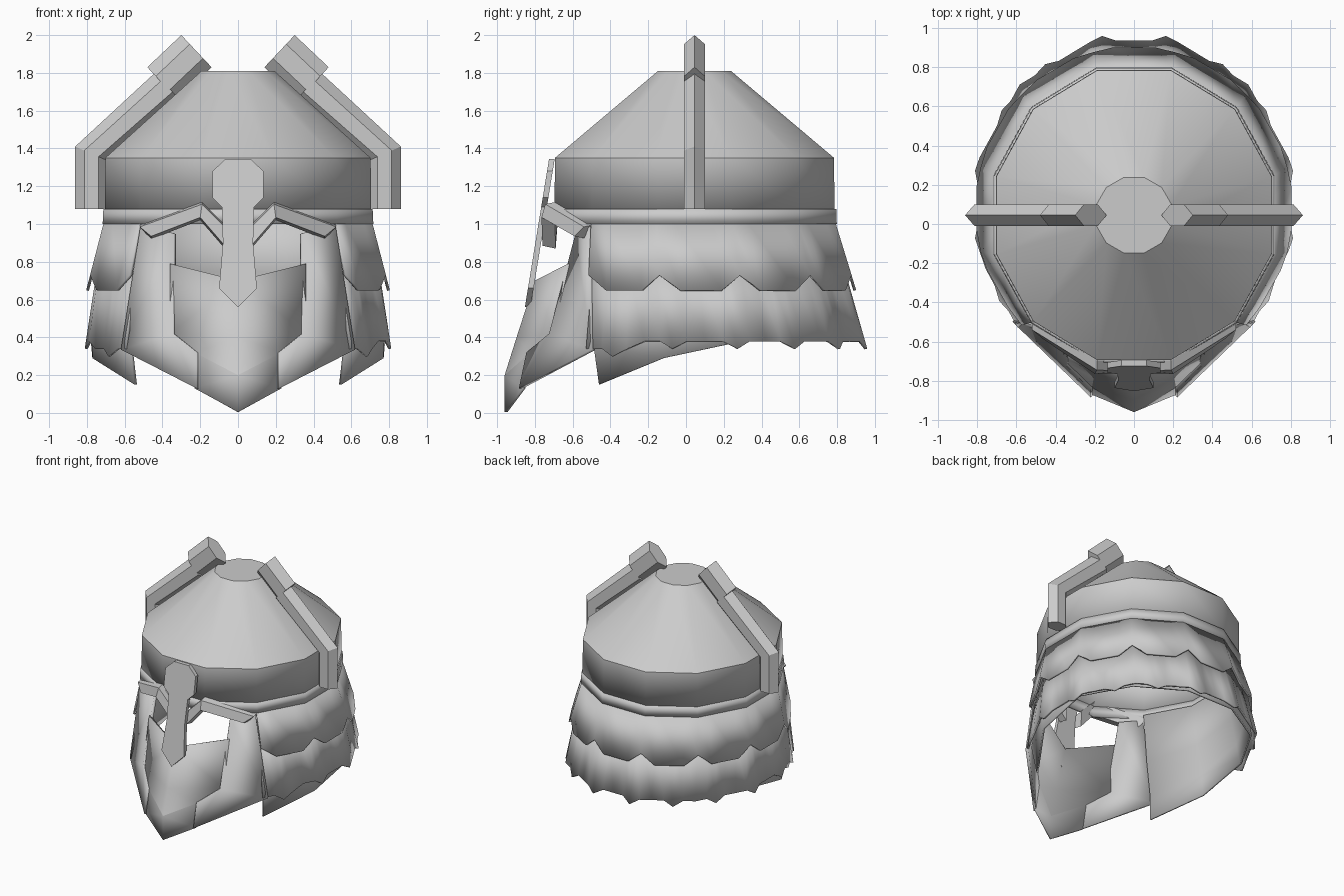
import bpy, bmesh, math

cube = bpy.data.objects.get("Cube")
if cube:
    bpy.data.objects.remove(cube)

steel = bpy.data.materials.new("grey steel")
steel.use_nodes = True
GREY = (0.6, 0.6, 0.6, 1)
steel.diffuse_color = GREY
steel.node_tree.nodes["Principled BSDF"].inputs["Base Color"].default_value = GREY


def finish(name, bm, angle=35, mirror=False, thick=0):
    """Turn a bmesh into a shaded object with optional mirror and thickness."""
    me = bpy.data.meshes.new(name)
    bm.to_mesh(me)
    bm.free()
    me.materials.append(steel)
    ob = bpy.data.objects.new(name, me)
    bpy.context.collection.objects.link(ob)
    for other in bpy.context.selected_objects:
        other.select_set(False)
    ob.select_set(True)
    bpy.context.view_layer.objects.active = ob
    bpy.ops.object.shade_smooth_by_angle(angle=math.radians(angle))
    if mirror:
        ob.modifiers.new("mirror", 'MIRROR')
    if thick:
        mod = ob.modifiers.new("thickness", 'SOLIDIFY')
        mod.thickness = thick
        mod.offset = -1
    return ob


def loft(rows, closed=False, caps=False):
    """Quads between rows of points; rows run downwards, points run anticlockwise."""
    bm = bmesh.new()
    vs = [[bm.verts.new(p) for p in row] for row in rows]
    n = len(rows[0])
    for a, b in zip(vs, vs[1:]):
        for i in range(n if closed else n - 1):
            j = (i + 1) % n
            bm.faces.new((a[i], b[i], b[j], a[j]))
    if caps:
        bm.faces.new(vs[0])
        bm.faces.new(vs[-1][::-1])
        bmesh.ops.recalc_face_normals(bm, faces=bm.faces)
    return bm


def at(profile, z):
    """Interpolate (centre y, x radius, y radius) of a profile at height z."""
    for (z0, *a), (z1, *b) in zip(profile, profile[1:]):
        if z >= z1 or z1 == profile[-1][0]:
            t = (z - z0) / (z1 - z0)
            return [p + (q - p) * t for p, q in zip(a, b)]


def corner(profile, k, z):
    cy, rx, ry = at(profile, z)
    a = math.radians(30 * k - 45)
    return (rx * math.cos(a), cy + ry * math.sin(a), z)


def wall(profile, u, z):
    """Point on the twelve-sided wall, u counted in sides from the front left."""
    k = math.floor(u)
    p, q = corner(profile, k, z), corner(profile, k + 1, z)
    return tuple(a + (b - a) * (u - k) for a, b in zip(p, q))


# Crown: flat top, cone and upright band
crown = [(1.81, .045, .2, .2), (1.35, .045, .727, .765), (1.08, .045, .73, .767)]
bm = loft([[corner(crown, k, z) for k in range(12)] for z in (1.81, 1.35, 1.08)], True)
bm.faces.new([v for v in bm.verts if v.co.z > 1.8])
finish("crown", bm, thick=.02)

# Rim below the crown
rim = [(1.08, .045, .738, .777), (1.0, .045, .742, .78)]
finish("rim", loft([[corner(rim, k, z) for k in range(12)] for z in (1.08, 1.0)], True),
       thick=.025)

# Upper neck guard with notches at the corners
upper = [(1.0, .045, .738, .775), (.65, .08, .832, .85)]
us = [k + f for k in range(9) for f in (0, .25, .75)] + [9]
ends = [.73 if u == int(u) else .65 for u in us]
finish("upper_neck_guard", loft([[wall(upper, u, 1.0) for u in us],
       [wall(upper, u, z) for u, z in zip(us, ends)]]), thick=.015)

# Lower neck guard with small pointed teeth
lower = [(.75, .07, .775, .8), (.38, .1, .825, .865), (.34, .1, .84, .89)]
us, ends = [], []
for j in range(12):
    for f, z in ((0, .38), (.28, .38), (.5, .34), (.72, .38)):
        us.append((j + f) * .75)
        ends.append(z - (.04 if j in (0, 11) else 0))
us.append(9)
ends.append(.34)
finish("lower_neck_guard", loft([[wall(lower, u, .75) for u in us],
       [wall(lower, u, z) for u, z in zip(us, ends)]]), thick=.015)

# Inner shell, dropping to a point at each cheek
shell = [(1.03, .045, .715, .75), (.65, .07, .765, .795), (.36, .09, .81, .82),
         (.15, .08, .775, .765)]
drop = [.15, .29] + [.38] * 6 + [.29, .15]
rows = [[wall(shell, u, 1.03 + (low - 1.03) * t) for u, low in enumerate(drop)]
        for t in (0, .43, .76, 1)]
finish("inner_shell", loft(rows), thick=.015)

# Chin mask with centre ridge
mask = [[(0, -.80, .70), (.36, -.625, .79)],
        [(0, -.897, .40), (.36, -.70, .42)],
        [(0, -.96, .20), (.23, -.825, .32)],
        [(0, -.96, .005), (.23, -.865, .13)]]
finish("chin_mask", loft(mask), 15, True, .015)

# Cheek plates over the mask
cheek = [[(.34, -.585, .95), (.515, -.515, 1.0)],
         [(.345, -.725, .42), (.62, -.5, .335)],
         [(.22, -.845, .32), (.22, -.885, .13)]]
finish("cheek_plates", loft(cheek), 30, True, .022)

# Nose guard: half outline from top to tip
half = [(.065, 1.345), (.135, 1.28), (.135, 1.14), (.085, 1.09), (.08, .9), (.1, .66)]
outline = half + [(0, .56)] + [(-x, z) for x, z in reversed(half)]
rows = [[(x, -.725 - .163 * (1.345 - z) + d, z) for x, z in outline] for d in (0, .03)]
finish("nose_guard", loft(rows, True, True), 20)

# Brows: bent square bars, stations give top and bottom edges
bars = [((.52, 1.0), (.46, .92), -.51, -.56),
        ((.19, 1.12), (.2, 1.02), -.715, -.735),
        ((.07, 1.0), (.07, .87), -.72, -.73)]
rows = [[(t[0], ty - .03, t[1] - .015), (t[0], ty + .04, t[1]),
         (b[0], by + .04, b[1]), (b[0], by - .03, b[1] + .015)]
        for t, b, ty, by in bars]
finish("brows", loft(rows, True, True), 30, True)


def section(outer, inner):
    """Six-sided section between an outer and an inner ridge."""
    def mix(t, y):
        return (outer[0] + (inner[0] - outer[0]) * t, y,
                outer[1] + (inner[1] - outer[1]) * t)
    return [mix(0, .045), mix(.28, .1), mix(.72, .1),
            mix(1, .045), mix(.72, -.01), mix(.28, -.01)]


# Side crests and their thicker tips
stations = [((.862, 1.08), (.69, 1.08)), ((.862, 1.41), (.69, 1.335)),
            ((.44, 1.8), (.31, 1.66))]
finish("side_crests", loft([section(*s) for s in stations], True, True), 30, True)
tips = [((.48, 1.83), (.32, 1.66)), ((.3, 2.0), (.14, 1.83))]
finish("crest_tips", loft([section(*s) for s in tips], True, True), 30, True)
